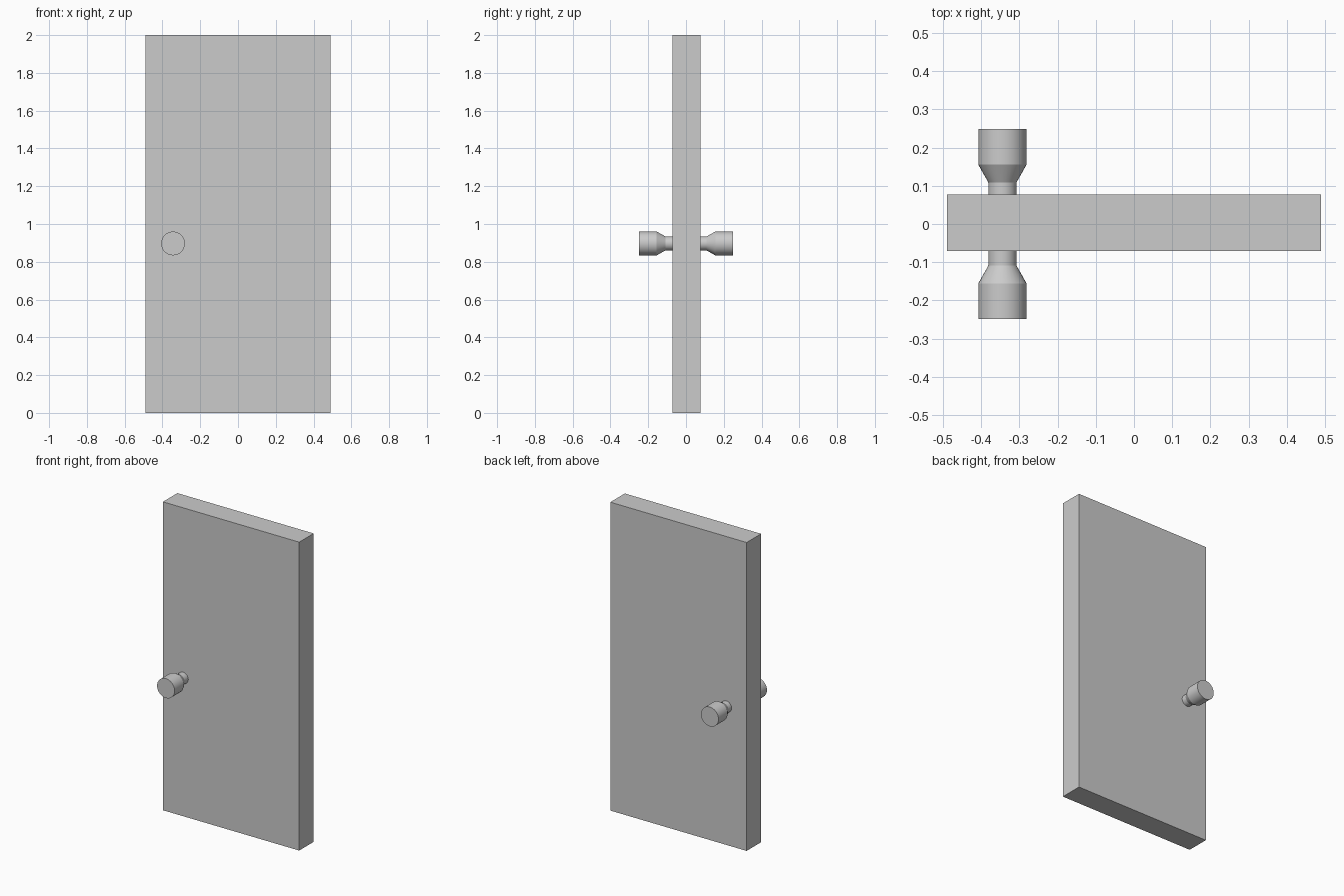
import bpy, bmesh, math
from mathutils import Vector

if "Cube" in bpy.data.objects:
    bpy.data.objects.remove(bpy.data.objects["Cube"])

KNOB_X, KNOB_Z, SIDES = -0.344, 0.897, 32


def make_object(name, bm):
    bmesh.ops.recalc_face_normals(bm, faces=bm.faces[:])
    mesh = bpy.data.meshes.new(name)
    bm.to_mesh(mesh)
    bm.free()
    obj = bpy.data.objects.new(name, mesh)
    bpy.context.collection.objects.link(obj)
    return obj


def smooth(obj):
    bpy.ops.object.select_all(action='DESELECT')
    obj.select_set(True)
    bpy.context.view_layer.objects.active = obj
    bpy.ops.object.shade_smooth_by_angle(angle=math.radians(25))


# Door panel
bm = bmesh.new()
bmesh.ops.create_cube(bm, size=1)
bmesh.ops.scale(bm, vec=(0.978, 0.148, 2.0), verts=bm.verts)
bmesh.ops.translate(bm, vec=(0, 0.003, 1.0), verts=bm.verts)
make_object("door_panel", bm)

# Knob: (radius, distance from door centre), starting just inside the panel
PROFILE = [(0.037, 0.06), (0.037, 0.109), (0.063, 0.155), (0.063, 0.248)]


def knob(name, side):
    bm = bmesh.new()
    rings = []
    for r, d in PROFILE:
        rings.append([bm.verts.new(Vector((
            KNOB_X + r * math.cos(2 * math.pi * i / SIDES),
            side * d,
            KNOB_Z + r * math.sin(2 * math.pi * i / SIDES)))) for i in range(SIDES)])
    for a, b in zip(rings, rings[1:]):
        for i in range(SIDES):
            j = (i + 1) % SIDES
            bm.faces.new((a[i], a[j], b[j], b[i]))
    bm.faces.new(rings[0])
    bm.faces.new(rings[-1])
    smooth(make_object(name, bm))


# Matching knobs on both faces
knob("front_knob", -1)
knob("back_knob", 1)
